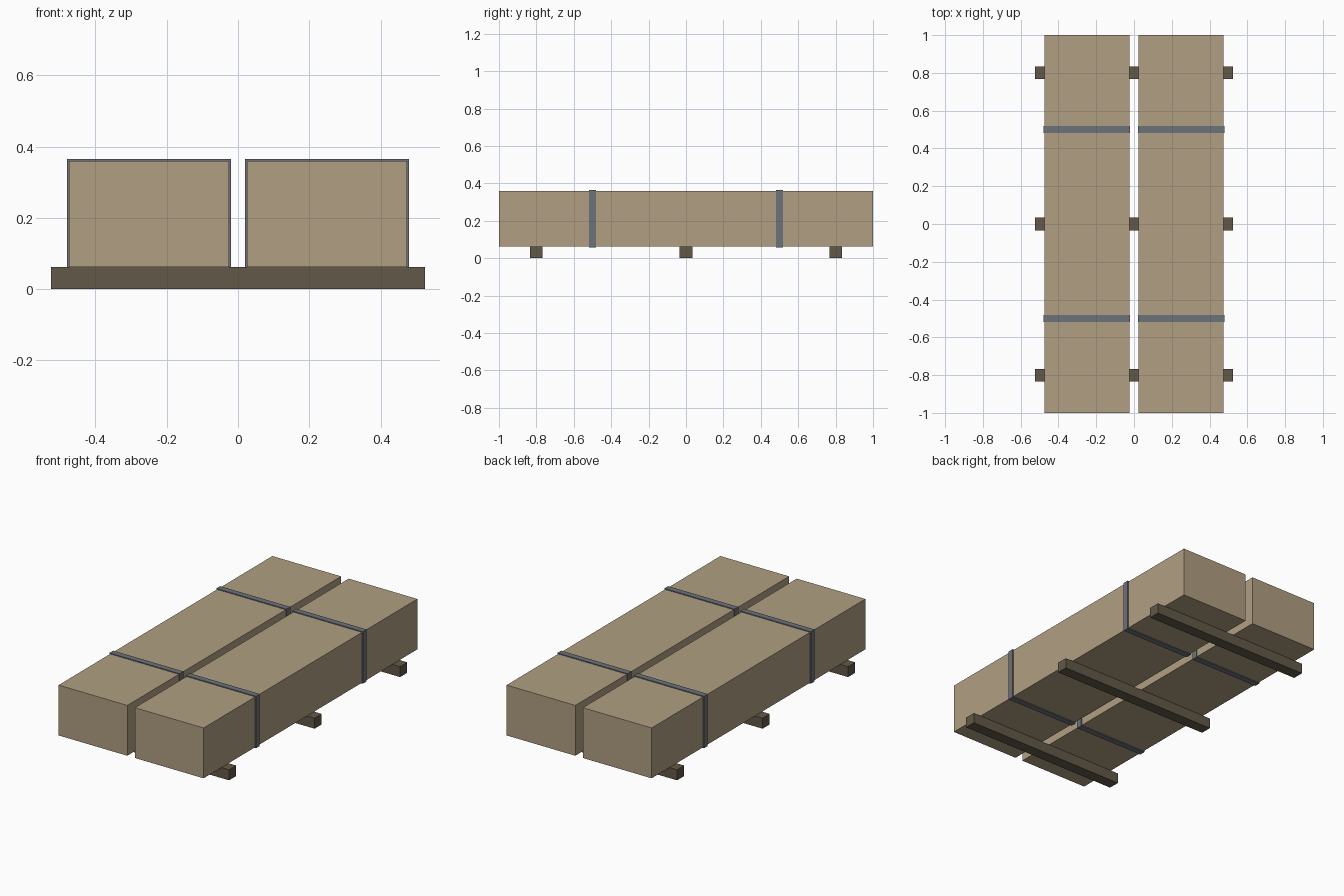
import bpy
import bmesh

cube = bpy.data.objects.get("Cube")
if cube:
    bpy.data.objects.remove(cube, do_unlink=True)


def make_material(name, color):
    mat = bpy.data.materials.new(name)
    mat.use_nodes = True
    mat.diffuse_color = (*color, 1)
    bsdf = next(n for n in mat.node_tree.nodes if n.type == "BSDF_PRINCIPLED")
    bsdf.inputs["Base Color"].default_value = (*color, 1)
    return mat


board = make_material("pale board", (0.434, 0.347, 0.223))
timber = make_material("dark timber", (0.122, 0.098, 0.065))
steel = make_material("grey strap steel", (0.152, 0.17, 0.195))


def make_box(name, size, center, mat, open_ends=False):
    """Box with its size baked into the mesh; open_ends leaves a sleeve along y."""
    bm = bmesh.new()
    bmesh.ops.create_cube(bm, size=1)
    bmesh.ops.scale(bm, vec=size, verts=bm.verts)
    if open_ends:
        bm.normal_update()
        ends = [f for f in bm.faces if abs(f.normal.y) > 0.5]
        bmesh.ops.delete(bm, geom=ends, context="FACES_ONLY")
    mesh = bpy.data.meshes.new(name)
    bm.to_mesh(mesh)
    bm.free()
    mesh.materials.append(mat)
    obj = bpy.data.objects.new(name, mesh)
    obj.location = center
    bpy.context.collection.objects.link(obj)
    return obj


LENGTH, WIDTH, HEIGHT = 2.0, 0.45, 0.298
BEARER_H, BEARER_W = 0.062, 0.067
STRAP_W, STRAP_T = 0.035, 0.005
mid_z = BEARER_H + HEIGHT / 2

# Cross bearers under the load
for place, y in (("front", -0.8), ("middle", 0), ("back", 0.8)):
    make_box(f"{place}_bearer", (1.05, BEARER_W, BEARER_H),
             (0, y, BEARER_H / 2), timber)

# Two long bundles, each held by two straps
for side, x in (("left", 0.25), ("right", -0.25)):
    make_box(f"{side}_bundle", (WIDTH, LENGTH, HEIGHT), (x, 0, mid_z), board)
    for place, y in (("front", -0.5), ("back", 0.5)):
        strap = make_box(f"{side}_{place}_strap",
                         (WIDTH + 2 * STRAP_T, STRAP_W, HEIGHT + 2 * STRAP_T),
                         (x, y, mid_z), steel, open_ends=True)
        band = strap.modifiers.new("band thickness", "SOLIDIFY")
        band.thickness = STRAP_T + 0.001
        band.offset = -1
        band.use_even_offset = True
